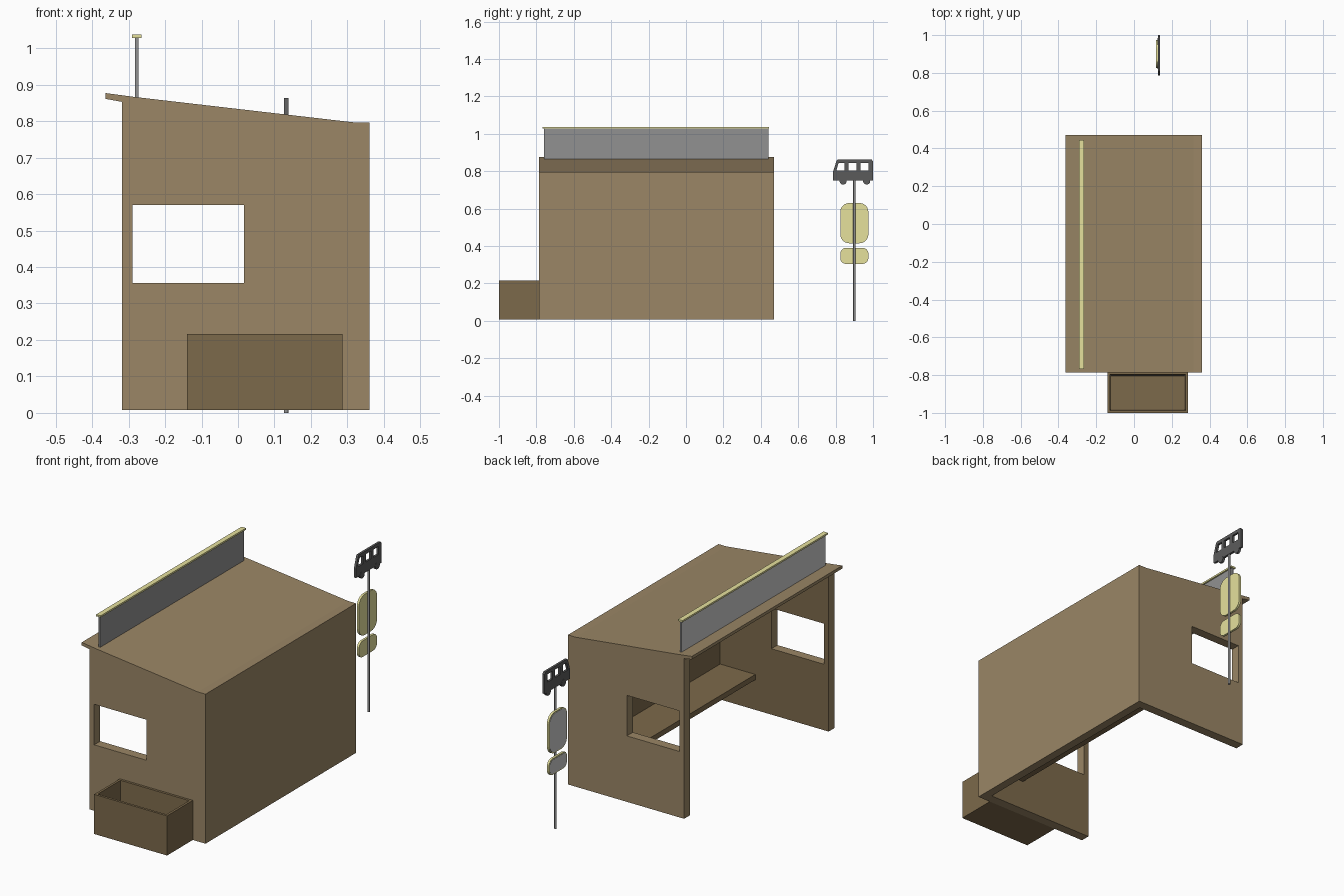
import bpy, bmesh, math
from mathutils import Matrix, Vector

if "Cube" in bpy.data.objects:
    bpy.data.objects.remove(bpy.data.objects["Cube"])


def material(name, rgb):
    m = bpy.data.materials.new(name)
    m.diffuse_color = (*rgb, 1)
    m.use_nodes = True
    m.node_tree.nodes["Principled BSDF"].inputs["Base Color"].default_value = m.diffuse_color
    return m


BROWN = material("timber", (0.325, 0.240, 0.132))
DARK = material("dark_timber", (0.203, 0.142, 0.070))
YELLOW = material("pale_yellow", (0.79, 0.75, 0.336))
CHARCOAL = material("charcoal", (0.105, 0.105, 0.105))
GREY = material("mid_grey", (0.284, 0.284, 0.284))
LIGHT = material("light_grey", (0.6, 0.6, 0.6))
PALE = material("pale_grey", (0.8, 0.8, 0.8))


def finish(name, bm, mat):
    bmesh.ops.recalc_face_normals(bm, faces=bm.faces)
    for f in bm.faces:
        f.smooth = False
    mesh = bpy.data.meshes.new(name)
    bm.to_mesh(mesh)
    bm.free()
    mesh.materials.append(mat)
    ob = bpy.data.objects.new(name, mesh)
    bpy.context.collection.objects.link(ob)
    return ob


def evaluated_mesh(ob):
    dg = bpy.context.evaluated_depsgraph_get()
    return bpy.data.meshes.new_from_object(ob.evaluated_get(dg))


def box_bm(lo, hi):
    bm = bmesh.new()
    bmesh.ops.create_cube(bm, size=1)
    lo, hi = Vector(lo), Vector(hi)
    for v in bm.verts:
        v.co = (lo + hi) / 2 + v.co * (hi - lo)
    return bm


def box(name, lo, hi, mat):
    return finish(name, box_bm(lo, hi), mat)


def prism(name, pts, axis, lo, hi, mat):
    """Extrude a closed outline along axis X (outline in yz) or Y (outline in xz)."""
    def place(u, w, d):
        return Vector((d, u, w) if axis == 'X' else (u, d, w))
    bm = bmesh.new()
    cap = bm.faces.new([bm.verts.new(place(u, w, lo)) for u, w in pts])
    ext = bmesh.ops.extrude_face_region(bm, geom=[cap], use_keep_orig=True)
    verts = [g for g in ext["geom"] if isinstance(g, bmesh.types.BMVert)]
    bmesh.ops.translate(bm, verts=verts, vec=place(0, 0, hi - lo))
    return finish(name, bm, mat)


def cut(ob, cutters):
    """Subtract the cutters, keeping their material on the cut faces."""
    for c in cutters:
        c.hide_render = True
        mod = ob.modifiers.new("cut", 'BOOLEAN')
        mod.operation = 'DIFFERENCE'
        mod.solver = 'EXACT'
        mod.material_mode = 'TRANSFER'
        mod.object = c
    me = evaluated_mesh(ob)
    ob.modifiers.clear()
    ob.data = me
    for c in cutters:
        bpy.data.objects.remove(c)


def rect(u0, u1, v0, v1):
    return [(u0, v0), (u1, v0), (u1, v1), (u0, v1)]


def rounded(u0, u1, v0, v1, r, n=6):
    pts = []
    for k, (u, v) in enumerate(rect(u0 + r, u1 - r, v0 + r, v1 - r)):
        for i in range(n + 1):
            a = math.pi + (k + i / n) * math.pi / 2
            pts.append((u + r * math.cos(a), v + r * math.sin(a)))
    return pts


# Shelter: solid profile hollowed out from the open side, with side windows
shelter = prism("shelter", [(-0.318, 0.008), (0.36, 0.008), (0.36, 0.797), (0.315, 0.797),
                            (-0.28, 0.866), (-0.363, 0.877), (-0.363, 0.861),
                            (-0.318, 0.853)], 'Y', -0.785, 0.47, BROWN)
cavity = prism("cavity_cutter", [(-0.5, -0.1), (0.315, -0.1), (0.315, 0.778),
                                 (-0.28, 0.846), (-0.33, 0.849), (-0.5, 0.8)],
               'Y', -0.735, 0.42, DARK)
windows = [box("window_cutter", (-0.29, y, 0.356), (0.016, y + 0.2, 0.57), BROWN)
           for y in (-0.86, 0.345)]
cut(shelter, [cavity] + windows)
box("bench", (0.11, -0.735, 0.167), (0.315, 0.42, 0.195), DARK)

# Planter: hollow box with slightly tapering inside
bm = box_bm((-0.14, -1.0, 0.008), (0.286, -0.785, 0.217))
bm.normal_update()
top = max(bm.faces, key=lambda f: f.calc_center_median().z)
bmesh.ops.inset_region(bm, faces=[top], thickness=0.018)
bm.normal_update()
bmesh.ops.inset_region(bm, faces=[top], thickness=0.008)
for v in top.verts:
    v.co.z = 0.04
finish("planter", bm, DARK)

# Roof fascia board (lighter on the street side) with cap
panel = box("roof_sign_panel", (-0.283, -0.76, 0.862), (-0.273, 0.44, 1.029), GREY)
panel.data.materials.append(LIGHT)
for p in panel.data.polygons:
    p.material_index = int(p.normal.x < -0.5)
box("roof_sign_cap", (-0.291, -0.768, 1.028), (-0.265, 0.445, 1.037), YELLOW)

# Stop pole
bm = bmesh.new()
bmesh.ops.create_cone(bm, cap_ends=True, segments=16, radius1=0.006, radius2=0.006,
                      depth=0.755, matrix=Matrix.Translation((0.132, 0.9, 0.3775)))
pole = finish("stop_pole", bm, GREY)
bpy.context.view_layer.objects.active = pole
pole.select_set(True)
bpy.ops.object.shade_smooth_by_angle()

# Rounded notice boards with grey faces
for name, z0, z1, r in (("timetable", 0.415, 0.63, 0.047), ("route_board", 0.305, 0.39, 0.03)):
    prism(name, rounded(0.825, 0.975, z0, z1, r), 'X', 0.117, 0.129, YELLOW)
    e = 0.006
    prism(name + "_face", rounded(0.825 + e, 0.975 - e, z0 + e, z1 - e, r - e),
          'X', 0.1155, 0.118, PALE)

# Bus-shaped sign with window holes and wheels
bus = prism("bus_sign", [(0.787, 0.75), (1.0, 0.75), (1.0, 0.853), (0.992, 0.863),
                         (0.811, 0.863), (0.805, 0.857), (0.787, 0.8)],
            'X', 0.126, 0.138, CHARCOAL)
holes = [[(0.803, 0.803), (0.847, 0.803), (0.847, 0.845), (0.816, 0.845)],
         rect(0.869, 0.911, 0.803, 0.845), rect(0.933, 0.976, 0.803, 0.845)]
cut(bus, [prism("pane_cutter", h, 'X', 0.1, 0.16, CHARCOAL) for h in holes])
for name, y in (("front_wheel", 0.84), ("rear_wheel", 0.966)):
    prism(name, rounded(y - 0.019, y + 0.019, 0.729, 0.767, 0.0185, 5),
          'X', 0.1255, 0.1385, CHARCOAL)
